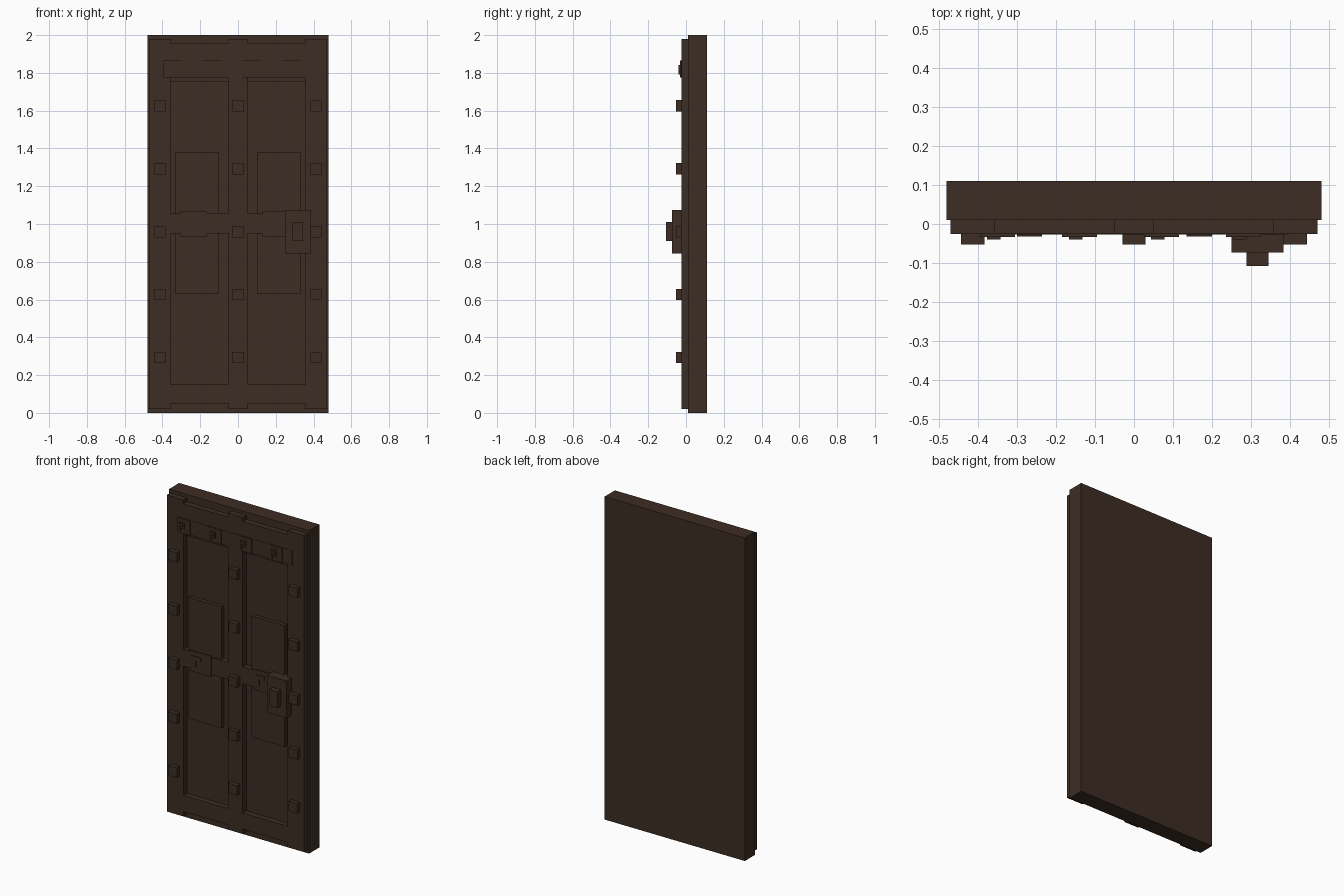
import bpy
import bmesh

cube = bpy.data.objects.get("Cube")
if cube:
    bpy.data.objects.remove(cube, do_unlink=True)

wood = bpy.data.materials.new("dark_brown_wood")
wood.use_nodes = True
BROWN = (0.046, 0.026, 0.017, 1)
wood.diffuse_color = BROWN
bsdf = wood.node_tree.nodes["Principled BSDF"]
bsdf.inputs["Base Color"].default_value = BROWN
bsdf.inputs["Roughness"].default_value = 0.8

BACK, FACE, FRAME = 0.11, 0.01, -0.025   # depth layers


def box(name, x0, x1, z0, z1, front, back=FACE):
    """Axis-aligned block given by its x, z and y limits."""
    bm = bmesh.new()
    bmesh.ops.create_cube(bm, size=1)
    for v in bm.verts:
        v.co = (x1 if v.co.x > 0 else x0,
                back if v.co.y > 0 else front,
                z1 if v.co.z > 0 else z0)
    mesh = bpy.data.meshes.new(name)
    bm.to_mesh(mesh)
    bm.free()
    mesh.materials.append(wood)
    obj = bpy.data.objects.new(name, mesh)
    bpy.context.collection.objects.link(obj)
    return obj


# Door slab
box("door_slab", -0.48, 0.48, 0, 2, FACE, BACK)

# Upright stiles
for name, x0, x1 in (("right_stile", -0.47, -0.357),
                     ("centre_stile", -0.05, 0.05),
                     ("left_stile", 0.357, 0.47)):
    box(name, x0, x1, 0.02, 1.98, FRAME)

# Rails, lips and raised panels in each half
for side, x0, x1 in (("right", -0.357, -0.05), ("left", 0.05, 0.357)):
    box(side + "_bottom_rail", x0, x1, 0.05, 0.15, FRAME)
    box(side + "_middle_rail", x0, x1, 0.95, 1.055, FRAME)
    box(side + "_top_rail", x0, x1, 1.775, 1.955, FRAME)
    box(side + "_top_lip", x0, x1, 1.755, 1.775, -0.008)
    inset = 0.027 if side == "right" else 0.052
    box(side + "_raised_panel", x0 + inset, x0 + inset + 0.228, 0.63, 1.38, -0.014)

# Carved band with square spiral ornaments
box("ornament_band", -0.39, 0.39, 1.775, 1.865, -0.027, FRAME)
for i in range(4):
    x = -0.35 + 0.21 * i
    box("ornament_plate", x - 0.045, x + 0.045, 1.775, 1.865, -0.033, FRAME)
    for dx0, dx1, z0, z1 in ((-0.027, 0.008, 1.833, 1.843),
                             (-0.002, 0.008, 1.817, 1.833),
                             (-0.027, 0.008, 1.807, 1.817),
                             (-0.027, -0.017, 1.791, 1.807)):
        box("spiral_bar", x + dx0, x + dx1, z0, z1, -0.040, -0.033)

# Hooked ornaments on the middle rail
for x in (-0.235, 0.20):
    box("hook_plate", x - 0.07, x + 0.07, 0.935, 1.065, -0.027, FRAME)
    box("hook_bar", x - 0.065, x, 1.01, 1.035, -0.032, -0.027)
    box("hook_leg", x - 0.055, x - 0.035, 0.97, 1.01, -0.032, -0.027)

# Square studs
for x in (-0.413, 0, 0.413):
    for row in range(5):
        z = 0.293 + row / 3
        box("stud", x - 0.03, x + 0.03, z - 0.03, z + 0.03, -0.052, FRAME)

# Lock and latch
box("lock_plate", 0.25, 0.383, 0.845, 1.075, -0.073)
box("lock_latch", 0.288, 0.345, 0.91, 1.01, -0.107, -0.073)
